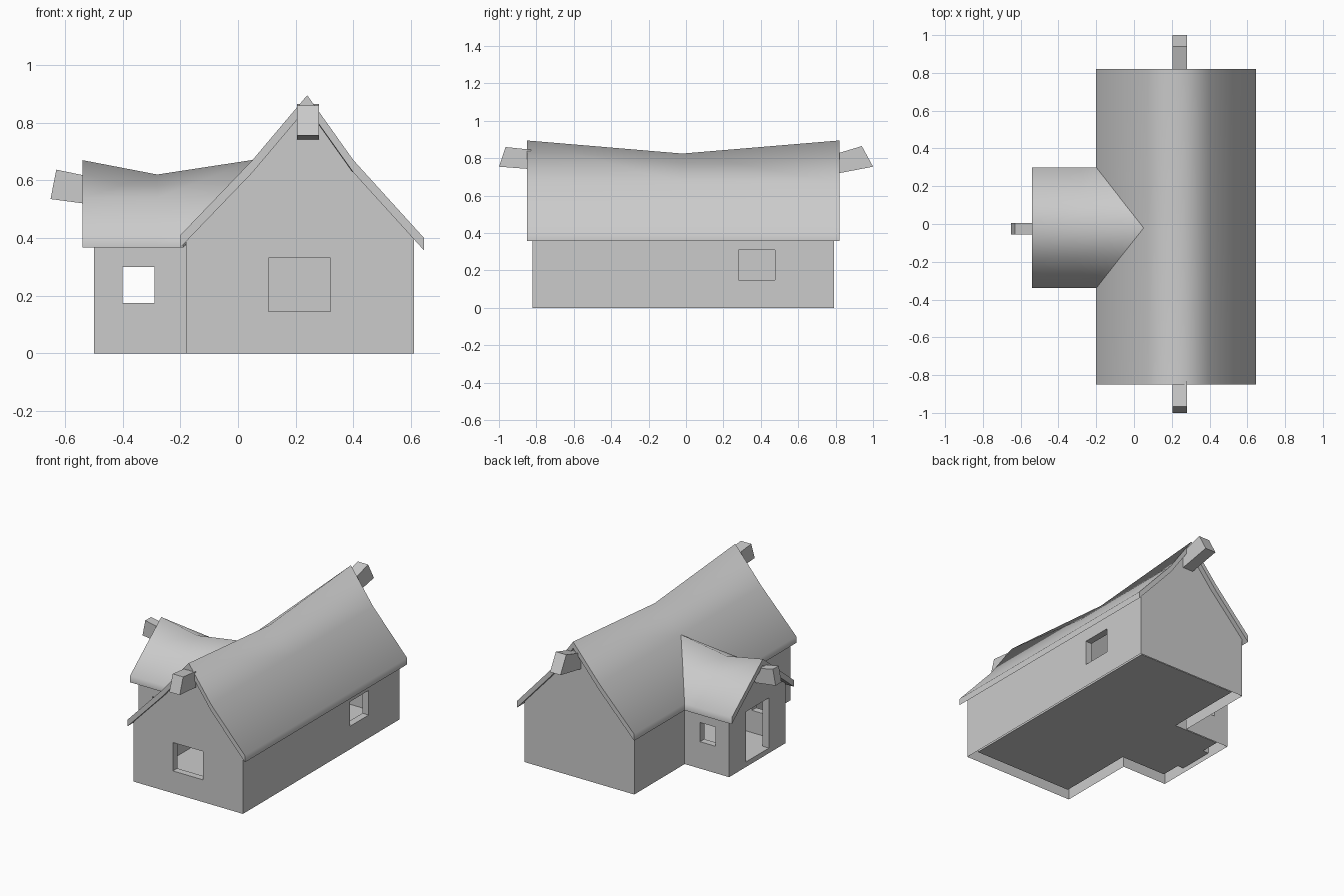
import bpy, bmesh
from mathutils import Vector

if "Cube" in bpy.data.objects:
    bpy.data.objects.remove(bpy.data.objects["Cube"])


def finish(name, bm):
    bmesh.ops.remove_doubles(bm, verts=bm.verts, dist=0.0005)
    bmesh.ops.recalc_face_normals(bm, faces=bm.faces)
    me = bpy.data.meshes.new(name)
    bm.to_mesh(me)
    bm.free()
    ob = bpy.data.objects.new(name, me)
    bpy.context.collection.objects.link(ob)
    return ob


def loop_edges(bm, pts):
    vs = [bm.verts.new(p) for p in pts]
    return [bm.edges.new((vs[i], vs[(i + 1) % len(vs)])) for i in range(len(vs))]


def panel(bm, outline, place, hole=None, inward=None):
    """Wall sheet with an optional rectangular opening; jambs if inward is given."""
    edges = loop_edges(bm, [place(*p) for p in outline])
    if hole is None:
        bm.faces.new([e.verts[0] for e in edges])
        return
    a0, a1, z0, z1 = hole
    rim = [Vector(place(*p)) for p in ((a0, z0), (a1, z0), (a1, z1), (a0, z1))]
    edges += loop_edges(bm, rim)
    bmesh.ops.triangle_fill(bm, use_beauty=True, edges=edges)
    if inward:
        d = Vector(inward)
        for i in range(4):
            p, q = rim[i], rim[(i + 1) % 4]
            bm.faces.new([bm.verts.new(c) for c in (p, q, q + d, p + d)])


def at_y(y):
    return lambda x, z: (x, y, z)


def at_x(x):
    return lambda y, z: (x, y, z)


def roof(name, stations, thick):
    """Sheet roof lofted through stations of top points; soft top, crisp ends."""
    bm = bmesh.new()
    rings = []
    for top in stations:
        low = [(x, y, z - thick) for x, y, z in reversed(top)]
        rings.append([bm.verts.new(p) for p in top + low])
    n = len(rings[0])
    for a, b in zip(rings, rings[1:]):
        for i in range(n):
            j = (i + 1) % n
            f = bm.faces.new((a[i], a[j], b[j], b[i]))
            f.smooth = i < n // 2 or i == n - 1
    for r in (rings[0], rings[-1]):
        for i in range(n // 2 - 1):
            bm.faces.new((r[i], r[i + 1], r[n - 2 - i], r[n - 1 - i]))
    # edges bordering a flat face stay sharp
    for e in bm.edges:
        e.smooth = all(f.smooth for f in e.link_faces)
    return finish(name, bm)


def beam(name, profile, place, width):
    bm = bmesh.new()
    f = bm.faces.new([bm.verts.new(place(*p)) for p in profile])
    ext = bmesh.ops.extrude_face_region(bm, geom=[f])
    vs = [v for v in ext['geom'] if isinstance(v, bmesh.types.BMVert)]
    bmesh.ops.translate(bm, verts=vs, vec=width)
    return finish(name, bm)


T = 0.045         # wall thickness
FLOOR = 0.03      # height of the floor


def wall_shell(name, t, base, jambs):
    """T-shaped shell of walls inset by t, starting at height base."""
    L, R, F, B = -0.18 + t, 0.61 - t, -0.82 + t, 0.79 - t
    WL, WF, WB = -0.50 + t, -0.31 + t, 0.27 - t
    le, re = 0.39 + 1.05 * t, 0.395 + 1.15 * t

    def rect(a, b, top):
        return [(a, base), (b, base), (b, top), (a, top)]

    def inward(x, y):
        return (x * T, y * T, 0) if jambs else None
    gable = rect(L, R, re)[:3] + [(0.40, 0.64), (0.24, 0.86), (0.05, 0.635), (L, le)]
    bm = bmesh.new()
    panel(bm, gable, at_y(F), (0.105, 0.32, 0.145, 0.33), inward(0, 1))
    panel(bm, gable, at_y(B))
    panel(bm, rect(F, B, re), at_x(R), (0.28, 0.475, 0.15, 0.31), inward(-1, 0))
    panel(bm, rect(F, WF, le), at_x(L))
    panel(bm, rect(WB, B, le), at_x(L))
    for y, s in ((WF, 1), (WB, -1)):
        panel(bm, rect(WL, L, 0.39), at_y(y), (-0.40, -0.29, 0.175, 0.30), inward(0, s))
    # wing end with doorway
    end = rect(WF, WB, 0.39)
    end[3:3] = [(0.13, 0.50), (-0.02, 0.63), (-0.17, 0.50)]
    panel(bm, end, at_x(WL), (-0.14, 0.095, FLOOR + 0.003, 0.36), inward(1, 0))
    finish(name, bm)
    return [(L, F), (R, F), (R, B), (L, B), (L, WB), (WL, WB), (WL, WF), (L, WF)]


# Outer and inner walls, with the floor closing the inner shell
wall_shell("outer_walls", 0, 0, True)
plan = wall_shell("inner_walls", T, FLOOR, False)
bm = bmesh.new()
bm.faces.new([bm.verts.new((x, y, FLOOR)) for x, y in plan])
finish("floor", bm)

# Main roof, ridge sagging in the middle
roof("main_roof", [[(-0.20, y, 0.41), (0.05, y, 0.67), (0.24, y, ridge),
                    (0.40, y, 0.67), (0.645, y, 0.40)]
                   for y, ridge in ((-0.85, 0.895), (-0.02, 0.825), (0.82, 0.895))], 0.043)

# Wing roof, running back into the main slope
roof("wing_roof", [[(xe, -0.34, 0.41), (xm, -0.18, 0.54), (xr, -0.02, ridge),
                    (xm, 0.14, 0.54), (xe, 0.30, 0.41)]
                   for xe, xm, xr, ridge in ((-0.54, -0.54, -0.54, 0.67),
                                             (-0.28, -0.28, -0.28, 0.62),
                                             (-0.19, -0.07, 0.06, 0.672))], 0.043)

# Ridge beam ends
beam("front_ridge_beam", [(-1.0, 0.755), (-0.965, 0.86), (-0.83, 0.846), (-0.83, 0.742)],
     at_x(0.205), (0.075, 0, 0))
beam("back_ridge_beam", [(1.0, 0.755), (0.94, 0.865), (0.79, 0.82), (0.79, 0.715)],
     at_x(0.205), (0.075, 0, 0))
beam("wing_ridge_beam", [(-0.65, 0.535), (-0.63, 0.637), (-0.50, 0.61), (-0.50, 0.515)],
     at_y(-0.055), (0, 0.06, 0))
